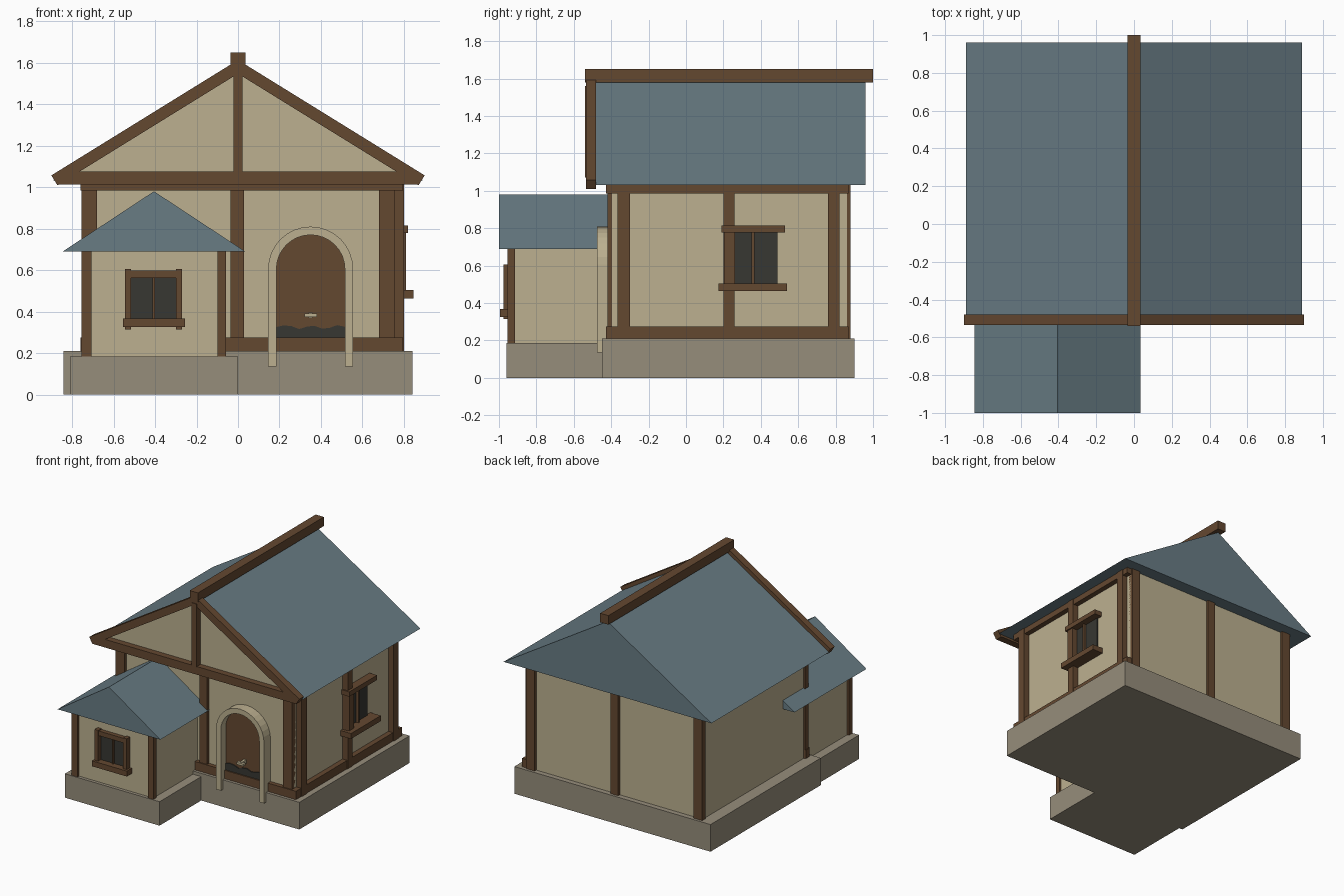
import bpy
import math

if "Cube" in bpy.data.objects:
    bpy.data.objects.remove(bpy.data.objects["Cube"], do_unlink=True)


def material(name, rgb):
    """Flat material from display colour, stored as linear values."""
    lin = [(c / 255 / 12.92) if c < 11 else ((c / 255 + 0.055) / 1.055) ** 2.4 for c in rgb]
    mat = bpy.data.materials.new(name)
    mat.use_nodes = True
    mat.diffuse_color = (*lin, 1)
    bsdf = next(n for n in mat.node_tree.nodes if n.type == 'BSDF_PRINCIPLED')
    bsdf.inputs["Base Color"].default_value = (*lin, 1)
    bsdf.inputs["Roughness"].default_value = 0.9
    return mat


plaster = material("plaster", (188, 176, 144))
timber = material("timber", (100, 72, 48))
slate = material("slate", (104, 124, 132))
stone = material("stone", (150, 141, 123))
glass = material("dark_glass", (55, 55, 50))


def mesh_object(name, verts, faces, mat):
    mesh = bpy.data.meshes.new(name)
    mesh.from_pydata(verts, [], faces)
    mesh.materials.append(mat)
    mesh.update()
    obj = bpy.data.objects.new(name, mesh)
    bpy.context.collection.objects.link(obj)
    return obj


def extrude(name, profile, y0, y1, mat):
    """Solid from a counter-clockwise (x, z) outline, running along y."""
    n = len(profile)
    verts = [(x, y, z) for y in (y0, y1) for x, z in profile]
    faces = [list(range(n)), list(range(2 * n - 1, n - 1, -1))]
    faces += [(i, i + n, (i + 1) % n + n, (i + 1) % n) for i in range(n)]
    return mesh_object(name, verts, faces, mat)


def box(name, x, y, z, mat):
    outline = [(x[0], z[0]), (x[1], z[0]), (x[1], z[1]), (x[0], z[1])]
    return extrude(name, outline, y[0], y[1], mat)


# Stone footings
box("main_footing", (-0.84, 0.84), (-0.45, 0.90), (0, 0.21), stone)
box("annex_footing", (-0.81, 0), (-0.96, -0.40), (0, 0.185), stone)

# Plaster walls
box("main_walls", (-0.745, 0.755), (-0.395, 0.86), (0.2, 1.03), plaster)
box("annex_walls", (-0.74, -0.07), (-0.935, -0.38), (0.18, 0.69), plaster)

# Roofs
extrude("main_roof", [(-0.89, 1.03), (0.89, 1.03), (0, 1.58)], -0.48, 0.96, slate)
extrude("annex_roof", [(-0.845, 0.69), (0.035, 0.69), (-0.405, 0.98)], -1.0, -0.12, slate)
box("ridge_beam", (-0.035, 0.035), (-0.54, 1.0), (1.58, 1.65), timber)

# Front gable
extrude("gable_panel", [(-0.85, 1.04), (0.85, 1.04), (0, 1.565)], -0.487, -0.479, plaster)
box("gable_tie_beam", (-0.87, 0.87), (-0.535, -0.48), (1.012, 1.075), timber)
box("gable_post", (-0.022, 0.022), (-0.54, -0.48), (1.07, 1.56), timber)
slope = math.atan2(0.55, 0.89)
dx, dz = 0.028 * math.sin(slope), 0.028 * math.cos(slope)
for side, label in ((-1, "right"), (1, "left")):
    rake = [(0, 1.58 - 0.033), (0.885 - dx, 1.033 - dz),
            (0.885 + dx, 1.033 + dz), (0, 1.58 + 0.033)]
    outline = [(side * px, pz) for px, pz in rake]
    extrude("gable_rake_" + label, outline if side > 0 else outline[::-1],
            -0.535, -0.48, timber)

# Main posts, front and back
for i, (x0, x1) in enumerate(((-0.755, -0.68), (-0.035, 0.03), (0.68, 0.755))):
    box(f"front_post_{i}", (x0, x1), (-0.42, -0.375), (0.21, 1.03), timber)
    box(f"back_post_{i}", (x0, x1), (0.84, 0.88), (0.21, 1.03), timber)

# Posts on the windowed side wall
for i, (y0, y1) in enumerate(((-0.365, -0.30), (0.20, 0.26), (0.76, 0.82))):
    box(f"side_post_{i}", (0.74, 0.80), (y0, y1), (0.21, 1.03), timber)

# Horizontal beams on the front and the windowed side
for label, z in (("sill", (0.205, 0.275)), ("top", (0.985, 1.03))):
    box(f"front_{label}_beam", (-0.76, 0.795), (-0.428, -0.38), z, timber)
    box(f"side_{label}_beam", (0.74, 0.795), (-0.425, 0.87), z, timber)

# Annex posts
for i, x in enumerate(((-0.755, -0.705), (-0.10, -0.057))):
    box(f"annex_post_{i}", x, (-0.955, -0.915), (0.185, 0.695), timber)

# Annex window
box("annex_glass", (-0.52, -0.295), (-0.942, -0.93), (0.36, 0.57), glass)
for i, x in enumerate(((-0.545, -0.515), (-0.30, -0.27))):
    box(f"annex_window_jamb_{i}", x, (-0.975, -0.93), (0.315, 0.605), timber)
box("annex_window_lintel", (-0.54, -0.275), (-0.968, -0.93), (0.562, 0.598), timber)
box("annex_window_sill", (-0.555, -0.255), (-0.995, -0.93), (0.325, 0.367), timber)
box("annex_window_mullion", (-0.412, -0.40), (-0.955, -0.93), (0.36, 0.57), timber)

# Side window
box("side_glass", (0.75, 0.765), (0.25, 0.49), (0.49, 0.79), glass)
box("side_window_mullion", (0.75, 0.785), (0.35, 0.365), (0.49, 0.79), timber)
box("side_window_jamb", (0.75, 0.81), (0.205, 0.262), (0.50, 0.78), timber)
box("side_window_lintel", (0.75, 0.82), (0.19, 0.53), (0.778, 0.815), timber)
box("side_window_sill", (0.75, 0.845), (0.175, 0.54), (0.463, 0.505), timber)


# Arched doorway
def arch(radius, bottom, steps=16, cx=0.35, spring=0.605):
    curve = [(cx + radius * math.cos(math.pi * i / steps),
              spring + radius * math.sin(math.pi * i / steps)) for i in range(steps + 1)]
    return [(cx + radius, bottom)] + curve + [(cx - radius, bottom)]


outer, inner = arch(0.205, 0.135), arch(0.165, 0.135)
n = len(outer)
verts = [(x, y, z) for y in (-0.475, -0.39) for ring in (outer, inner) for x, z in ring]
faces = []
for i in range(n - 1):
    a, b, c, d = i, i + n, i + 2 * n, i + 3 * n
    faces += [(a, a + 1, b + 1, b), (c, d, d + 1, c + 1),
              (a, c, c + 1, a + 1), (b, b + 1, d + 1, d)]
for i in (0, n - 1):
    end = (i, i + n, i + 3 * n, i + 2 * n)
    faces.append(end if i == 0 else end[::-1])
mesh_object("door_arch", verts, faces, plaster)
extrude("door_leaf", arch(0.166, 0.21)[::-1][::-1], -0.412, -0.39, timber)

# Ragged dark gap at the foot of the door, and the handle
ragged = [0.327, 0.335, 0.322, 0.318, 0.332, 0.328, 0.316, 0.33, 0.334, 0.326]
top = [(0.515 - 0.33 * i / 9, z) for i, z in enumerate(ragged)]
extrude("door_foot_gap", [(0.185, 0.27), (0.515, 0.27)] + top, -0.419, -0.411, glass)
box("door_handle_bar", (0.32, 0.38), (-0.475, -0.45), (0.375, 0.392), plaster)
box("door_handle_stem", (0.34, 0.36), (-0.46, -0.41), (0.37, 0.397), plaster)
